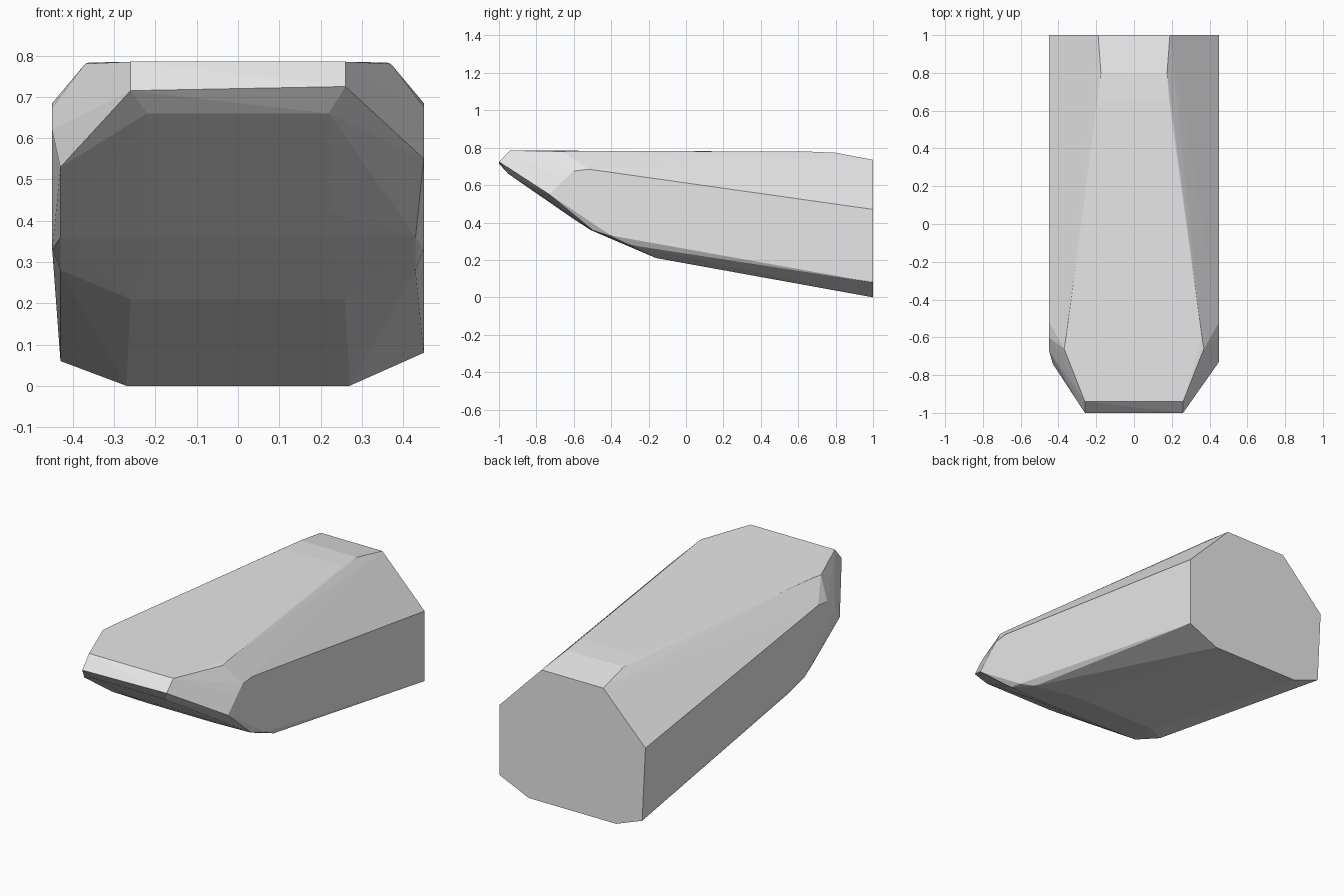
import bpy
import bmesh
import math

# Remove the default cube only
default_cube = bpy.data.objects.get("Cube")
if default_cube:
    bpy.data.objects.remove(default_cube, do_unlink=True)


def make_material(name, colour):
    material = bpy.data.materials.new(name)
    material.use_nodes = True
    material.diffuse_color = colour
    shader = next(n for n in material.node_tree.nodes if n.type == 'BSDF_PRINCIPLED')
    shader.inputs["Base Color"].default_value = colour
    return material


def make_faceted_body(name, corners, material):
    """Wrap the corner points in a closed faceted skin."""
    bm = bmesh.new()
    for corner in corners:
        bm.verts.new(corner)
    hull = bmesh.ops.convex_hull(bm, input=bm.verts[:])
    loose = {g for g in hull["geom_interior"] + hull["geom_unused"]
             if isinstance(g, bmesh.types.BMVert)}
    bmesh.ops.delete(bm, geom=list(loose), context='VERTS')
    # Merge triangles that lie in one plane
    bmesh.ops.dissolve_limit(bm, angle_limit=math.radians(1),
                             verts=bm.verts[:], edges=bm.edges[:])
    bmesh.ops.recalc_face_normals(bm, faces=bm.faces[:])
    mesh = bpy.data.meshes.new(name)
    bm.to_mesh(mesh)
    bm.free()
    mesh.materials.append(material)
    body = bpy.data.objects.new(name, mesh)
    bpy.context.collection.objects.link(body)
    return body


# Edge lines of one half, from back to front
top_ridge = [(.19, 1, .735), (.175, .8, .773), (.185, .66, .779),
             (.36, -.6, .783), (.37, -.66, .78), (.26, -.94, .785)]
shoulder = [(.45, 1, .47), (.45, -.52, .685), (.45, -.6, .675), (.45, -.65, .63)]
lower_side = [(.45, -.4, .33), (.43, -.3, .28), (.43, -.5, .36)]
keel = [(.27, 1, 0), (.26, -.16, .21), (.21, -.51, .36),
        (.22, -.61, .425), (.22, -.95, .66)]

half = top_ridge + shoulder + lower_side + keel
corners = [(side * x, y, z) for side in (-1, 1) for x, y, z in half]

# Corners that differ between the two sides
corners += [(.45, 1, .08), (.45, -.73, .55), (.26, -1, .725)]
corners += [(-.43, 1, .06), (-.43, -.74, .53), (-.45, -.67, .62), (-.26, -1, .715)]

grey = make_material("plain grey", (.8, .8, .8, 1))
make_faceted_body("wedge_body", corners, grey)
